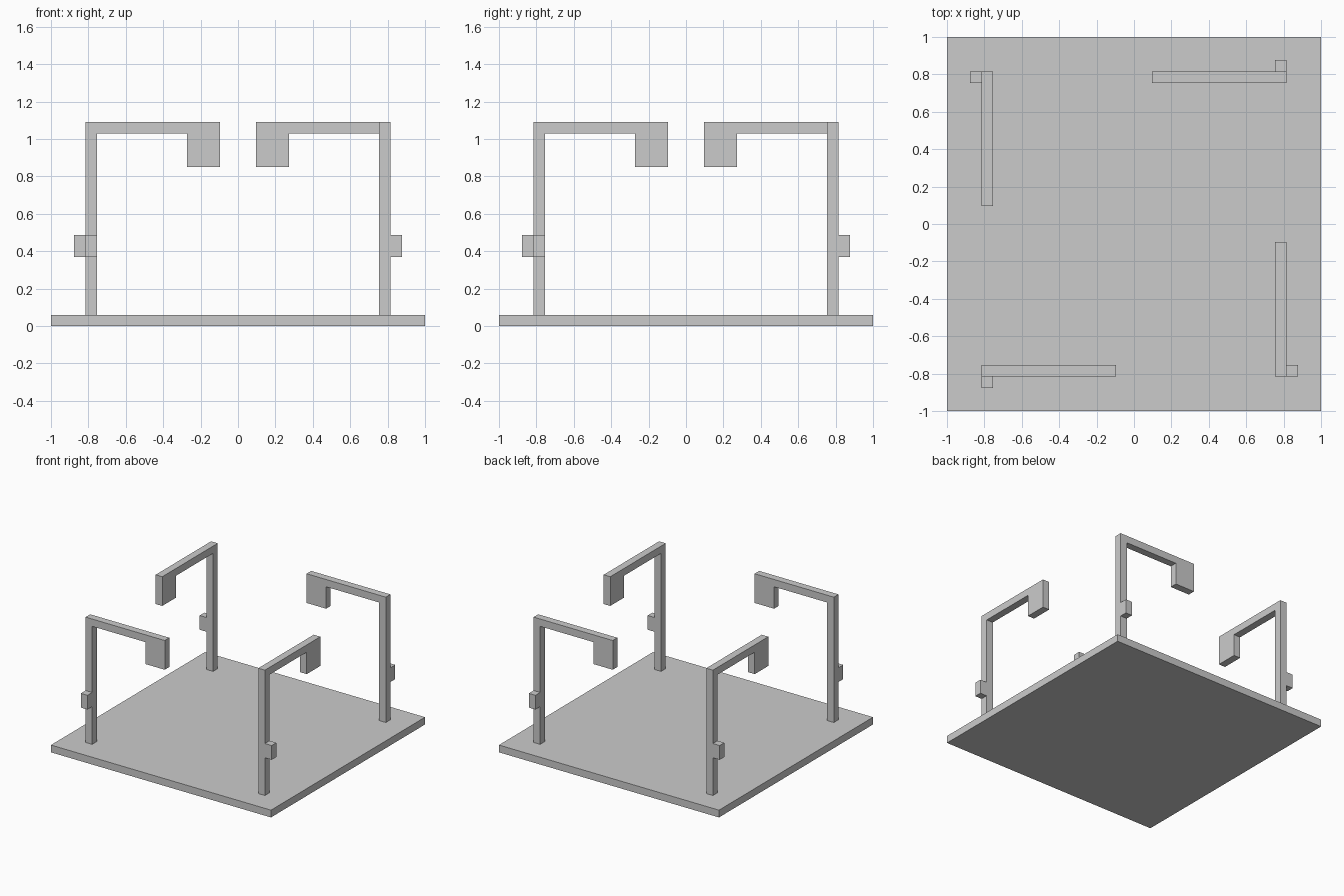
import bpy, bmesh
from math import pi
from mathutils import Matrix

if "Cube" in bpy.data.objects:
    bpy.data.objects.remove(bpy.data.objects["Cube"])

IN, OUT = 0.755, 0.815   # inner and outer faces of the posts
BASE, TOP = 0.06, 1.09


def extrude_xz(name, profile, y0, y1, turn=0):
    """Extrude an x/z outline from y0 to y1, then turn it by quarter turns about z."""
    bm = bmesh.new()
    face = bm.faces.new([bm.verts.new((x, y0, z)) for x, z in profile])
    new = bmesh.ops.extrude_face_region(bm, geom=[face])["geom"]
    verts = [v for v in new if isinstance(v, bmesh.types.BMVert)]
    bmesh.ops.translate(bm, verts=verts, vec=(0, y1 - y0, 0))
    bmesh.ops.recalc_face_normals(bm, faces=bm.faces)
    bm.transform(Matrix.Rotation(turn * pi / 2, 4, 'Z'))
    mesh = bpy.data.meshes.new(name)
    bm.to_mesh(mesh)
    bm.free()
    obj = bpy.data.objects.new(name, mesh)
    bpy.context.collection.objects.link(obj)
    return obj


def rect(x0, x1, z0, z1):
    return [(x0, z0), (x1, z0), (x1, z1), (x0, z1)]


# Square floor plate
extrude_xz("base_plate", rect(-1, 1, 0, BASE), -1, 1)

# Post, overhead arm and hanging end in one outline
hook = [(-OUT, BASE), (-IN, BASE), (-IN, 1.03), (-0.272, 1.03),
        (-0.272, 0.85), (-0.095, 0.85), (-0.095, TOP), (-OUT, TOP)]

corners = ["front_left", "front_right", "back_right", "back_left"]
for i, corner in enumerate(corners):
    extrude_xz(f"{corner}_hooked_post", hook, -OUT, -IN, i)
    # Small block on the outer face of the post
    extrude_xz(f"{corner}_side_block", rect(-OUT, -IN, 0.37, 0.487), -0.877, -OUT, i)
